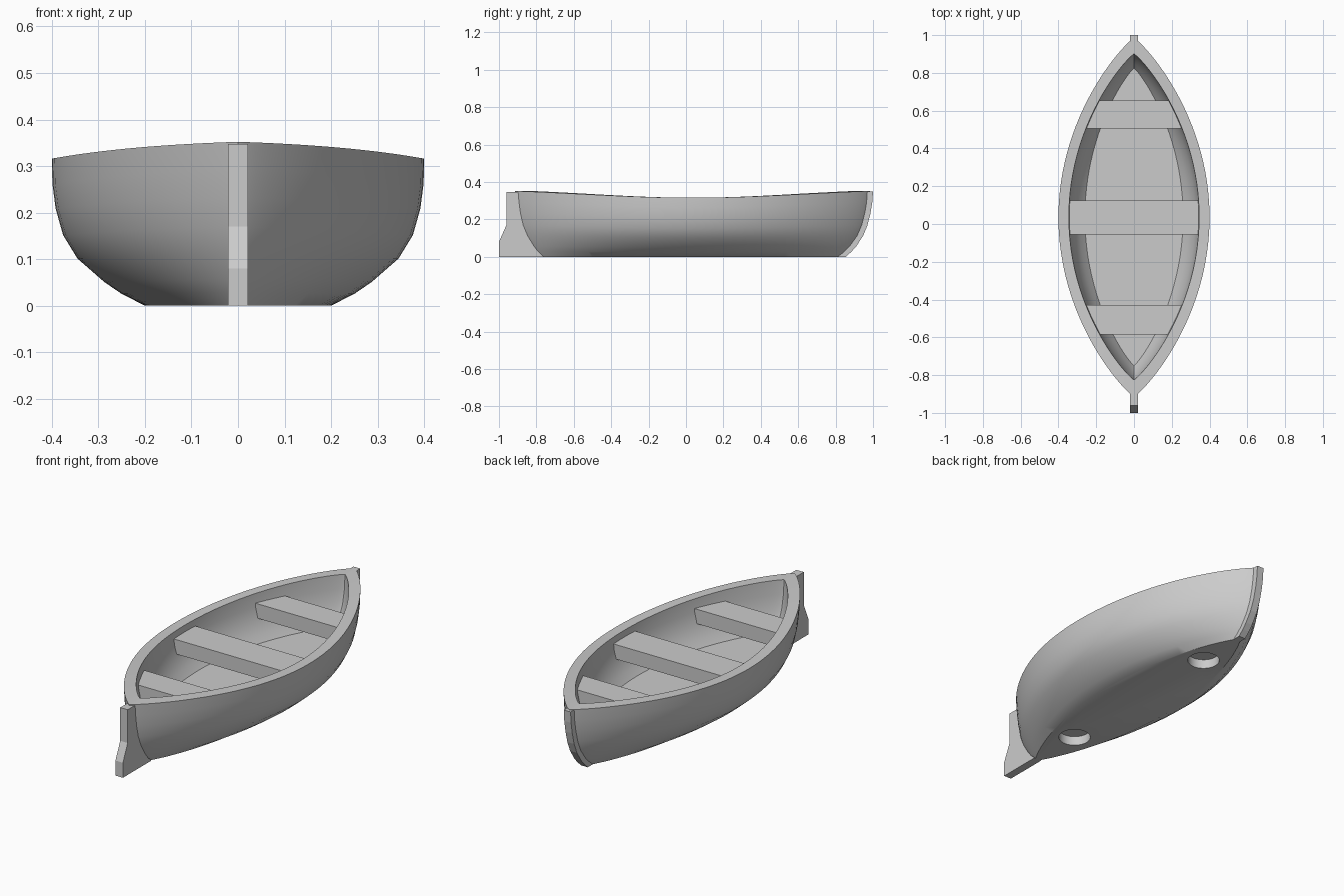
import bpy, bmesh, math

cube = bpy.data.objects.get("Cube")
if cube:
    bpy.data.objects.remove(cube, do_unlink=True)

grey = bpy.data.materials.new("plain_grey")
grey.use_nodes = True
grey.diffuse_color = (0.6, 0.6, 0.6, 1)
grey.node_tree.nodes["Principled BSDF"].inputs["Base Color"].default_value = (0.6, 0.6, 0.6, 1)

FLOOR = 0.10      # height of the inside floor
STEPS = 96        # points around each hull ring
BULGE = 0.87      # fullness of the plan outline

# Hull levels: height fraction, half width, front tip y, back tip y
OUTER = [(0, .20, -.78, .84), (.08, .25, -.81, .87), (.16, .287, -.832, .895),
         (.32, .345, -.866, .932), (.48, .376, -.888, .955), (.66, .392, -.902, .971),
         (.83, .399, -.91, .981), (1, .40, -.915, .985)]
INNER = [(1, .345, -.825, .90), (.7, .34, -.82, .896), (.4, .322, -.805, .88),
         (.15, .29, -.777, .851), (0, .26, -.75, .825)]


def sheer(t):
    """Height of the rim, rising towards both ends."""
    return 0.316 + 0.018 * t * t + 0.009 * (1 - math.cos(math.pi * t))


def half_width(level, y):
    _, w, y0, y1 = level
    t = (y - (y0 + y1) / 2) / ((y1 - y0) / 2)
    return w * max(0, 1 - t * t) ** BULGE


def finish(name, bm, smooth=None):
    bmesh.ops.recalc_face_normals(bm, faces=bm.faces)
    mesh = bpy.data.meshes.new(name)
    bm.to_mesh(mesh)
    bm.free()
    mesh.materials.append(grey)
    obj = bpy.data.objects.new(name, mesh)
    bpy.context.collection.objects.link(obj)
    return obj


def select_only(obj):
    bpy.ops.object.select_all(action='DESELECT')
    obj.select_set(True)
    bpy.context.view_layer.objects.active = obj


def prism(name, points, depth):
    """Extrude a closed outline of 3D points along a vector."""
    bm = bmesh.new()
    face = bm.faces.new([bm.verts.new(p) for p in points])
    new = bmesh.ops.extrude_face_region(bm, geom=[face])["geom"]
    bmesh.ops.translate(bm, vec=depth, verts=[v for v in new if isinstance(v, bmesh.types.BMVert)])
    return finish(name, bm)


# Hull: outside rings, rim, inside rings, capped at the bottom and floor
bm = bmesh.new()


def ring(level, base):
    f, w, y0, y1 = level
    verts = []
    for i in range(STEPS):
        a = 2 * math.pi * i / STEPS
        t, s = math.cos(a), math.sin(a)
        x = w * math.copysign(abs(s) ** (2 * BULGE), s)
        y = (y0 + y1) / 2 + t * (y1 - y0) / 2
        verts.append(bm.verts.new((x, y, base + f * (sheer(t) - base))))
    return verts


rings = [ring(l, 0) for l in OUTER] + [ring(l, FLOOR) for l in INNER]
for a, b in zip(rings, rings[1:]):
    for i in range(STEPS):
        j = (i + 1) % STEPS
        bm.faces.new((a[i], a[j], b[j], b[i]))
bm.faces.new(rings[0])
bm.faces.new(rings[-1])
hull = finish("hull", bm)

# Two round sockets in the underside
for y in (-0.47, 0.55):
    bpy.ops.mesh.primitive_cylinder_add(vertices=48, radius=0.08, depth=0.1, location=(0, y, 0))
    cutter = bpy.context.object
    cutter.name = "socket_cutter"
    cutter.hide_render = True
    cutter.data.materials.append(grey)
    select_only(hull)
    cut = hull.modifiers.new("socket", 'BOOLEAN')
    cut.operation = 'DIFFERENCE'
    cut.solver = 'EXACT'
    cut.object = cutter
    bpy.ops.object.modifier_apply(modifier=cut.name)
    bpy.data.objects.remove(cutter, do_unlink=True)

select_only(hull)
bpy.ops.object.shade_smooth_by_angle(angle=math.radians(35))

# Bench seats, their ends let into the hull sides
for name, y0, y1 in (("front_seat", -.585, -.43), ("middle_seat", -.055, .125), ("back_seat", .505, .655)):
    a, b = (half_width(INNER[0], y) + 0.015 for y in (y0, y1))
    prism(name, [(-a, y0, .205), (a, y0, .205), (b, y1, .205), (-b, y1, .205)], (0, 0, .077))

# Stem post following the curve of the back tip
tips = [(l[3], l[0] * 0.35) for l in OUTER]
stem = [(-.02, y + .015, z) for y, z in tips] + [(-.02, y - .03, z) for y, z in reversed(tips)]
prism("stem_post", stem, (.04, 0, 0))

# Rudder fixed to the front tip
blade = [(-1, 0), (-1, .08), (-.96, .17), (-.96, .347)]
blade += [(l[2] + .02, l[0] * 0.347) for l in reversed(OUTER)]
prism("rudder", [(-.022, y, z) for y, z in blade], (.044, 0, 0))
